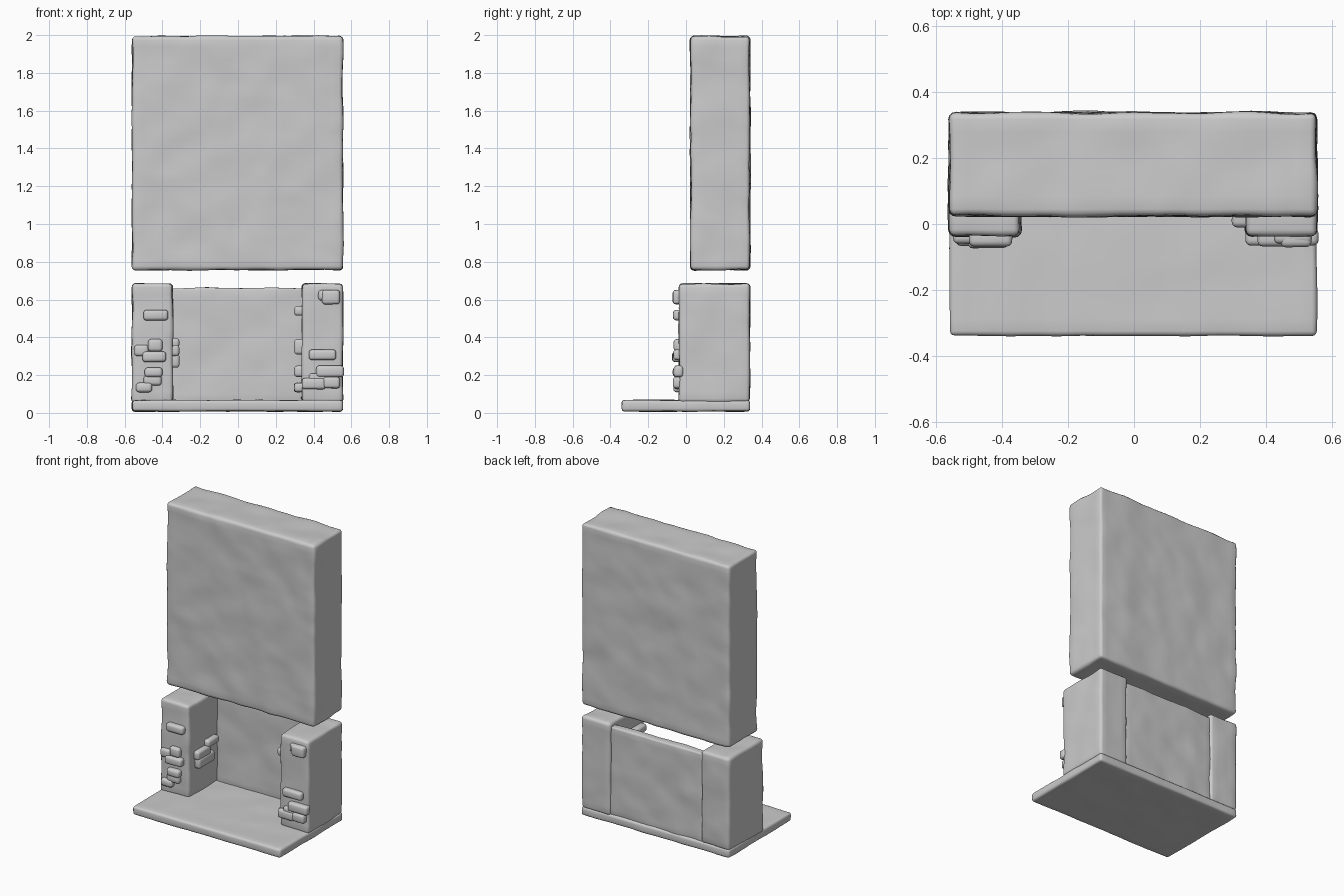
import bpy, bmesh, random
from mathutils import Vector, noise

if "Cube" in bpy.data.objects:
    bpy.data.objects.remove(bpy.data.objects["Cube"])

random.seed(4)


def stone(name, x, y, z, bevel=0.02, step=0.035, amp=0.007):
    """Rounded block between (min, max) limits, with a softly uneven surface."""
    lims = (x, y, z)
    centre = Vector([(a + b) / 2 for a, b in lims])
    bm = bmesh.new()
    bmesh.ops.create_cube(bm, size=1)
    for v in bm.verts:
        v.co = Vector([v.co[i] * (lims[i][1] - lims[i][0]) for i in range(3)])
    bmesh.ops.bevel(bm, geom=bm.edges[:], offset=bevel, segments=3,
                    profile=0.5, affect='EDGES')
    # Slice the block into a grid so it can be roughened
    for i in range(3):
        size = lims[i][1] - lims[i][0] - 2 * bevel
        n = int(size / step) if step else 0
        for k in range(1, n):
            co, no = Vector(), Vector()
            co[i], no[i] = -size / 2 + size * k / n, 1
            bmesh.ops.bisect_plane(bm, geom=bm.verts[:] + bm.edges[:] + bm.faces[:],
                                   plane_co=co, plane_no=no)
    bm.normal_update()
    seed = Vector([random.uniform(0, 20) for _ in range(3)])
    if amp:
        moves = [v.normal * noise.noise(v.co * 6 + seed) * amp
                 + v.normal * noise.noise(v.co * 14 + seed) * amp * 0.4 for v in bm.verts]
        for v, m in zip(bm.verts, moves):
            v.co += m
    for f in bm.faces:
        f.smooth = True
    mesh = bpy.data.meshes.new(name)
    bm.to_mesh(mesh)
    bm.free()
    ob = bpy.data.objects.new(name, mesh)
    ob.location = centre
    bpy.context.collection.objects.link(ob)
    return ob


# Main masonry
stone("hearth_slab", (-0.56, 0.555), (-0.34, 0.338), (0.008, 0.067), bevel=0.015, amp=0.004)
stone("left_pillar", (-0.56, -0.345), (-0.037, 0.338), (0.055, 0.685))
stone("right_pillar", (0.338, 0.555), (-0.037, 0.338), (0.055, 0.685))
stone("back_panel", (-0.355, 0.348), (0.27, 0.325), (0.055, 0.66), bevel=0.01)
stone("chimney_breast", (-0.56, 0.555), (0.025, 0.338), (0.757, 1.994))

# Bricks on pillar fronts: x min, x max, z min, z max, front y
front_bricks = [
    (-0.50, -0.37, 0.49, 0.545, -0.068), (-0.475, -0.40, 0.325, 0.39, -0.065),
    (-0.55, -0.475, 0.30, 0.36, -0.06), (-0.505, -0.38, 0.27, 0.325, -0.073),
    (-0.495, -0.40, 0.19, 0.24, -0.07), (-0.50, -0.405, 0.145, 0.20, -0.06),
    (-0.54, -0.455, 0.11, 0.16, -0.066),
    (0.425, 0.54, 0.595, 0.65, -0.06), (0.445, 0.54, 0.575, 0.65, -0.07),
    (0.375, 0.52, 0.28, 0.335, -0.068), (0.415, 0.56, 0.19, 0.25, -0.065),
    (0.338, 0.465, 0.125, 0.185, -0.066), (0.375, 0.47, 0.155, 0.21, -0.06),
    (0.45, 0.54, 0.13, 0.19, -0.07)]
for x0, x1, z0, z1, y0 in front_bricks:
    stone("front_brick", (x0, x1), (y0, -0.015), (z0, z1), bevel=0.016, step=0, amp=0.002)

# Bricks inside the fire opening: side, y min, y max, z min, z max
inner_bricks = [
    (-1, 0.13, 0.25, 0.345, 0.395), (-1, 0.02, 0.16, 0.30, 0.36), (-1, 0.03, 0.20, 0.24, 0.31),
    (1, -0.01, 0.12, 0.515, 0.565), (1, 0.04, 0.18, 0.31, 0.39),
    (1, 0.06, 0.20, 0.19, 0.25), (1, 0.0, 0.13, 0.11, 0.16)]
for side, y0, y1, z0, z1 in inner_bricks:
    x = (-0.37, -0.31) if side < 0 else (0.297, 0.36)
    stone("inner_brick", x, (y0, y1), (z0, z1), bevel=0.016, step=0, amp=0.002)
